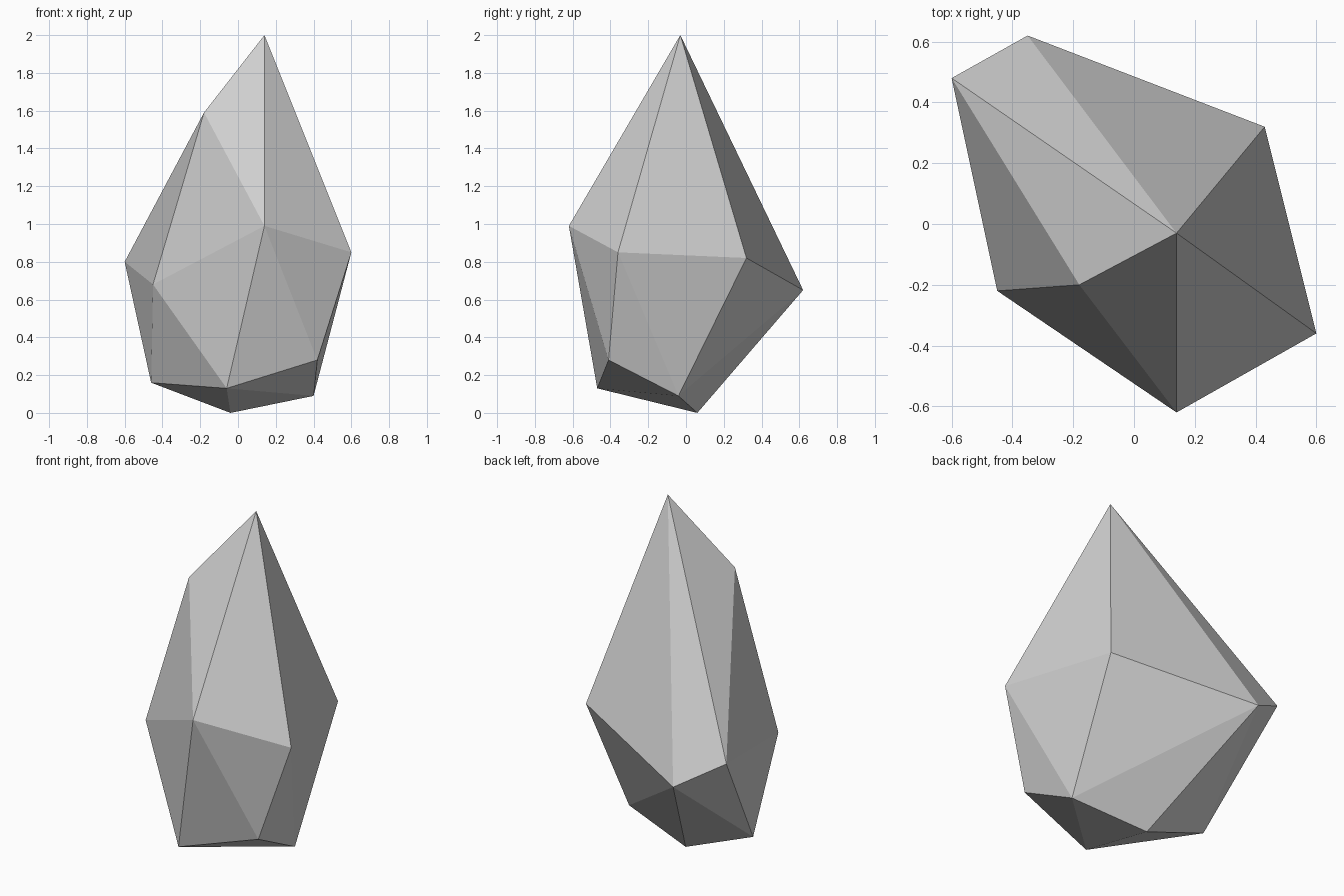
import bpy
import bmesh

default_cube = bpy.data.objects.get("Cube")
if default_cube:
    bpy.data.objects.remove(default_cube, do_unlink=True)


def make_material(name, colour):
    material = bpy.data.materials.new(name)
    material.use_nodes = True
    material.diffuse_color = colour
    shader = material.node_tree.nodes["Principled BSDF"]
    shader.inputs["Base Color"].default_value = colour
    shader.inputs["Roughness"].default_value = 0.8
    return material


# Corners of the faceted stone, grouped by level
tip_corners = [(0.14, -0.03, 2), (-0.18, -0.2, 1.59)]
girdle_corners = [
    (0.14, -0.62, 0.99), (0.6, -0.36, 0.85), (0.43, 0.32, 0.82),
    (-0.35, 0.62, 0.65), (-0.6, 0.48, 0.8), (-0.45, -0.22, 0.68),
]
base_corners = [
    (-0.46, 0.03, 0.16), (-0.06, -0.47, 0.13), (0.42, -0.41, 0.28),
    (0.4, -0.04, 0.09), (-0.04, 0.06, 0),
]

# Wrap the corners in a convex skin of flat facets
mesh = bpy.data.meshes.new("stone_shard")
bm = bmesh.new()
for corner in tip_corners + girdle_corners + base_corners:
    bm.verts.new(corner)
bmesh.ops.convex_hull(bm, input=bm.verts[:])
bmesh.ops.recalc_face_normals(bm, faces=bm.faces[:])
for face in bm.faces:
    face.smooth = False
bm.to_mesh(mesh)
bm.free()

mesh.materials.append(make_material("light grey stone", (0.62, 0.62, 0.62, 1)))
stone_shard = bpy.data.objects.new("stone_shard", mesh)
bpy.context.collection.objects.link(stone_shard)
